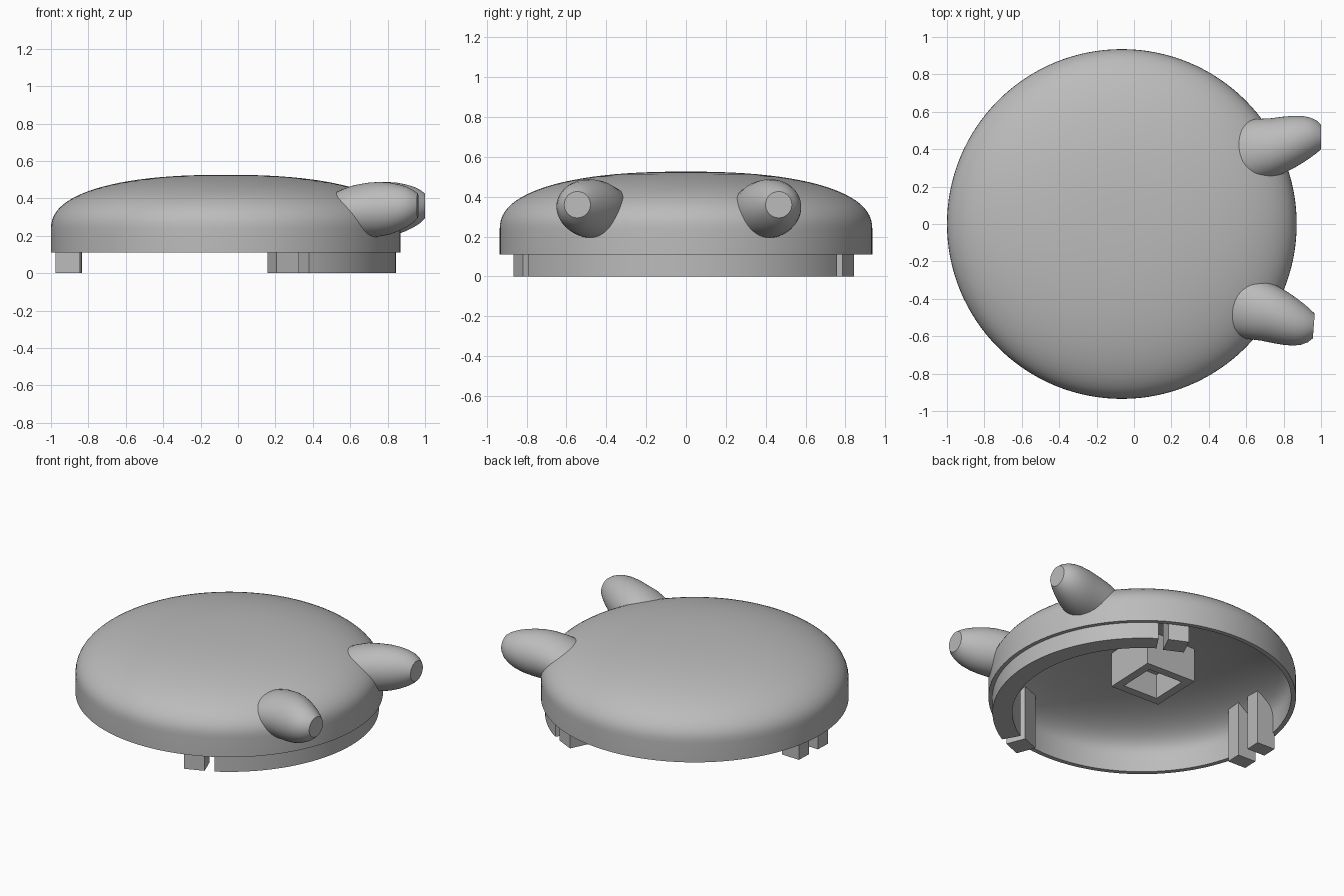
import bpy, bmesh, math
from mathutils import Matrix, Vector

if "Cube" in bpy.data.objects:
    bpy.data.objects.remove(bpy.data.objects["Cube"])

CX = -0.065           # disc centre on x
AXIS = -2.2           # heading of the symmetry axis, degrees

grey = bpy.data.materials.new("plain grey")
grey.diffuse_color = (0.5, 0.5, 0.5, 1)
grey.use_nodes = True
grey.node_tree.nodes["Principled BSDF"].inputs["Base Color"].default_value = grey.diffuse_color


def finish(name, bm, smooth=False):
    bmesh.ops.recalc_face_normals(bm, faces=bm.faces)
    me = bpy.data.meshes.new(name)
    bm.to_mesh(me)
    bm.free()
    me.materials.append(grey)
    ob = bpy.data.objects.new(name, me)
    bpy.context.collection.objects.link(ob)
    if smooth:
        bpy.ops.object.select_all(action='DESELECT')
        ob.select_set(True)
        bpy.context.view_layer.objects.active = ob
        bpy.ops.object.shade_smooth_by_angle(angle=math.radians(35))
    return ob


def rings_to_mesh(rings, close_loop=False, caps=False):
    """Skin a list of closed point rings."""
    bm = bmesh.new()
    vs = [[bm.verts.new(p) for p in ring] for ring in rings]
    n = len(vs[0])
    pairs = list(zip(vs, vs[1:])) + ([(vs[-1], vs[0])] if close_loop else [])
    for a, b in pairs:
        for i in range(n):
            j = (i + 1) % n
            bm.faces.new((a[i], a[j], b[j], b[i]))
    if caps:
        bm.faces.new(vs[0])
        bm.faces.new(vs[-1])
    return bm


def lathe(profile, start=0, end=360, steps=128, caps=False):
    """Turn a closed (r, z) section about the disc centre."""
    full = end - start >= 360
    count = steps if full else steps + 1
    rings = []
    for k in range(count):
        a = math.radians(start + (end - start) * k / steps)
        rings.append([(CX + r * math.cos(a), r * math.sin(a), z) for r, z in profile])
    bm = rings_to_mesh(rings, full, caps)
    bmesh.ops.remove_doubles(bm, verts=bm.verts, dist=1e-5)
    return bm


def superdome(radius, z0, height, steps=24, power=2.35):
    """Flattened dome section from the rim to the top."""
    pts = []
    for k in range(steps + 1):
        t = math.pi / 2 * k / steps
        pts.append((radius * max(0, math.cos(t)) ** (2 / power),
                    z0 + height * math.sin(t) ** (2 / power)))
    pts[-1] = (0, z0 + height)
    return pts


# Domed shell, hollow from below
outer = [(0.935, 0.11)] + superdome(0.935, 0.235, 0.291)
inner = [(0.905, 0.11)] + superdome(0.905, 0.215, 0.255)
finish("domed_shell", lathe(outer + inner[::-1]), True)

# Helper that keeps the horns out of the hollow
cut_profile = [(0, 0.05), (0.915, 0.05)] + [(r * 1.01, z + 0.01) for r, z in inner[1:]]
cutter = finish("hollow_cutter", lathe(cut_profile))
cutter.hide_render = True

# Blunt horns: x, centre y, centre z, radius in y, radius in z
stations = [(0.46, 0.355, 0.28, 0.15, 0.09), (0.52, 0.37, 0.30, 0.165, 0.115),
            (0.58, 0.38, 0.315, 0.17, 0.13), (0.65, 0.393, 0.33, 0.168, 0.14),
            (0.73, 0.405, 0.337, 0.16, 0.147), (0.79, 0.42, 0.342, 0.153, 0.146),
            (0.85, 0.437, 0.346, 0.141, 0.138), (0.90, 0.452, 0.35, 0.126, 0.124),
            (0.94, 0.461, 0.354, 0.109, 0.108), (0.975, 0.466, 0.357, 0.088, 0.088),
            (1.0, 0.465, 0.36, 0.066, 0.066)]
mirror = (Matrix.Translation((CX, 0, 0)) @ Matrix.Rotation(math.radians(2 * AXIS), 4, 'Z')
          @ Matrix.Diagonal((1, -1, 1, 1)) @ Matrix.Translation((-CX, 0, 0)))
for name, mat in (("back_horn", Matrix()), ("front_horn", mirror)):
    rings = []
    for x, y, z, ry, rz in stations:
        angles = [2 * math.pi * k / 48 for k in range(48)]
        rings.append([mat @ Vector((x, y + ry * math.cos(a), z + rz * math.sin(a)))
                      for a in angles])
    horn = finish(name, rings_to_mesh(rings, caps=True), True)
    mod = horn.modifiers.new("trim", 'BOOLEAN')
    mod.operation, mod.object, mod.solver = 'DIFFERENCE', cutter, 'EXACT'
    bpy.context.view_layer.objects.active = horn
    bpy.ops.object.modifier_move_to_index(modifier="trim", index=0)
    bpy.ops.object.modifier_apply(modifier="trim")
bpy.data.objects.remove(cutter)

# Curved locating lip under the horned side
lip = [(0.79, 0), (0.91, 0), (0.91, 0.27), (0.79, 0.35)]
finish("locating_lip", lathe(lip, AXIS - 58.5, AXIS + 58.5, 48, True), True)


# Clip tabs running up the inner wall
def tab(name, heading, offset, width):
    section = [(0.775, 0), (0.905, 0), (0.905, 0.27), (0.775, 0.37)]
    rot = Matrix.Translation((CX, 0, 0)) @ Matrix.Rotation(math.radians(heading), 4, 'Z')
    rings = [[rot @ Vector((r, offset + s * width / 2, z)) for r, z in section]
             for s in (-1, 1)]
    finish(name, rings_to_mesh(rings, caps=True))


tab("back_tab", AXIS + 66.4, 0, 0.13)
tab("front_tab", AXIS - 66.4, 0, 0.13)
tab("left_tab_a", AXIS + 180, 0.095, 0.1)
tab("left_tab_b", AXIS + 180, -0.095, 0.1)

# Square socket hanging from the ceiling
rot = Matrix.Translation((CX - 0.085, 0, 0)) @ Matrix.Rotation(math.radians(AXIS), 4, 'Z')
levels = [(0.18, 0.48), (0.18, 0.235), (0.125, 0.235), (0.125, 0.40)]
rings = [[rot @ Vector((sx * h, sy * h, z)) for sx, sy in ((-1, -1), (1, -1), (1, 1), (-1, 1))]
         for h, z in levels]
finish("square_socket", rings_to_mesh(rings, caps=True))
